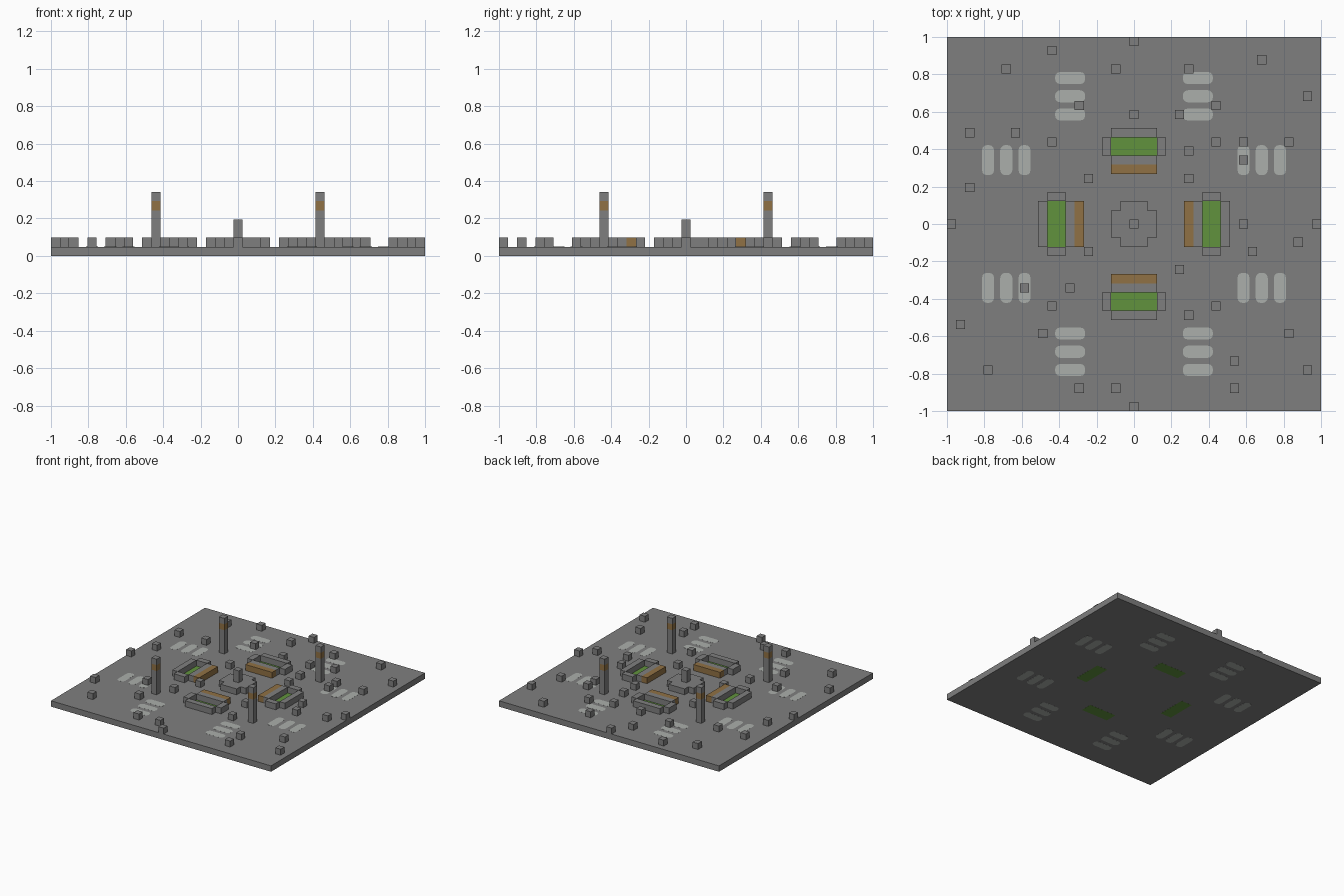
import bpy, bmesh, math
from mathutils import Matrix, Vector

default_cube = bpy.data.objects.get("Cube")
if default_cube:
    bpy.data.objects.remove(default_cube, do_unlink=True)

CELL = 2 / 41      # the whole plaza is laid out on a square grid
SKIN = 0.0005      # how far floor inlays stand proud


def make_material(name, rgb):
    material = bpy.data.materials.new(name)
    material.use_nodes = True
    color = (*rgb, 1.0)
    material.diffuse_color = color
    material.node_tree.nodes["Principled BSDF"].inputs["Base Color"].default_value = color
    return material


STONE = make_material("stone grey", (0.212, 0.212, 0.212))
PALE = make_material("pale paving", (0.41, 0.43, 0.41))
GRASS = make_material("grass green", (0.12, 0.29, 0.047))
WOOD = make_material("wood brown", (0.28, 0.165, 0.058))


def add_cells(bm, low, high):
    """Add a box covering grid cells low..high, inclusive."""
    low, high = Vector(low), Vector(high)
    size = (high - low + Vector((1, 1, 1))) * CELL
    center = (low + high) / 2 * CELL
    center.z += CELL / 2
    bmesh.ops.create_cube(bm, size=1, matrix=Matrix.Translation(center) @ Matrix.Diagonal((*size, 1)))


def finish(name, bm, material, angle=0.0):
    """Turn the bmesh into an object, rotated about the plaza centre."""
    bmesh.ops.rotate(bm, verts=bm.verts, cent=(0, 0, 0), matrix=Matrix.Rotation(angle, 3, "Z"))
    mesh = bpy.data.meshes.new(name)
    bm.to_mesh(mesh)
    bm.free()
    mesh.materials.append(material)
    obj = bpy.data.objects.new(name, mesh)
    bpy.context.collection.objects.link(obj)
    return obj


def boxes(name, material, ranges, angle=0.0):
    bm = bmesh.new()
    for low, high in ranges:
        add_cells(bm, low, high)
    return finish(name, bm, material, angle)


def inlay(name, material, x, y, half_x, half_y, radius, angle=0.0):
    """Coloured paving set through the floor, with rounded corners."""
    bm = bmesh.new()
    outline = []
    corners = [(1, 1), (-1, 1), (-1, -1), (1, -1)]
    for quarter, (sx, sy) in enumerate(corners):
        for step in range(4 if radius else 1):
            turn = (quarter + step / 3) * math.pi / 2
            px = x + sx * (half_x - radius) + radius * math.cos(turn)
            py = y + sy * (half_y - radius) + radius * math.sin(turn)
            outline.append(bm.verts.new((px * CELL, py * CELL, 0)))
    base = bm.faces.new(outline)
    top = bmesh.ops.extrude_face_region(bm, geom=[base])["geom"]
    rise = (0, 0, CELL + SKIN)
    bmesh.ops.translate(bm, vec=rise, verts=[v for v in top if isinstance(v, bmesh.types.BMVert)])
    bmesh.ops.recalc_face_normals(bm, faces=bm.faces)
    return finish(name, bm, material, angle)


# Floor slab
floor = boxes("floor", STONE, [((-20, -20, 0), (20, 20, 0))])
for vertex in floor.data.vertices:
    vertex.co.z = max(vertex.co.z, SKIN)

# Central stepped plinth and post
boxes("center_plinth", STONE, [
    ((-1, -2, 1), (1, 2, 1)),
    ((-2, -1, 1), (-2, 1, 1)),
    ((2, -1, 1), (2, 1, 1)),
])
boxes("center_post", STONE, [((0, 0, 2), (0, 0, 3))])

# Four planters with benches, and the striped paving beside each
for side, label in enumerate(("back", "right", "front", "left")):
    angle = -side * math.pi / 2
    angle = -angle if label in ("left", "right") else angle
    boxes(label + "_planter_wall", STONE, [
        ((-2, 10, 1), (2, 10, 1)),
        ((-2, 7, 1), (2, 7, 1)),
        ((-3, 8, 1), (-3, 9, 1)),
        ((3, 8, 1), (3, 9, 1)),
    ], angle)
    boxes(label + "_bench", WOOD, [((-2, 6, 1), (2, 6, 1))], angle)
    inlay(label + "_grass", GRASS, 0, 8.5, 2.5, 1, 0, angle)
    for x in (-7, 7):
        for y in (12, 14, 16):
            inlay(label + "_paving_stripe", PALE, x, y, 1.65, 0.66, 0.55, angle)

# Four tall lamp pillars with a wooden band
for x in (-9, 9):
    for y in (-9, 9):
        boxes("pillar", STONE, [((x, y, 1), (x, y, 4)), ((x, y, 6), (x, y, 6))])
        boxes("pillar_band", WOOD, [((x, y, 5), (x, y, 5))])

# Loose stone blocks scattered over the floor
block_cells = [
    (0, 20), (-9, 19), (-14, 17), (-2, 17), (6, 17), (14, 18), (19, 14), (-6, 13),
    (0, 12), (5, 12), (9, 13), (-18, 10), (-13, 10), (12, 9), (17, 9), (12, 7),
    (-18, 4), (-5, 5), (6, 8), (6, 5), (-20, 0), (12, 0), (20, 0), (18, -2),
    (13, -3), (-5, -3), (5, -5), (-12, -7), (-7, -7), (-19, -11), (-10, -12), (6, -10),
    (17, -12), (11, -15), (-16, -16), (-6, -18), (-2, -18), (11, -18), (19, -16), (0, -20),
]
boxes("loose_blocks", STONE, [((x, y, 1), (x, y, 1)) for x, y in block_cells])
